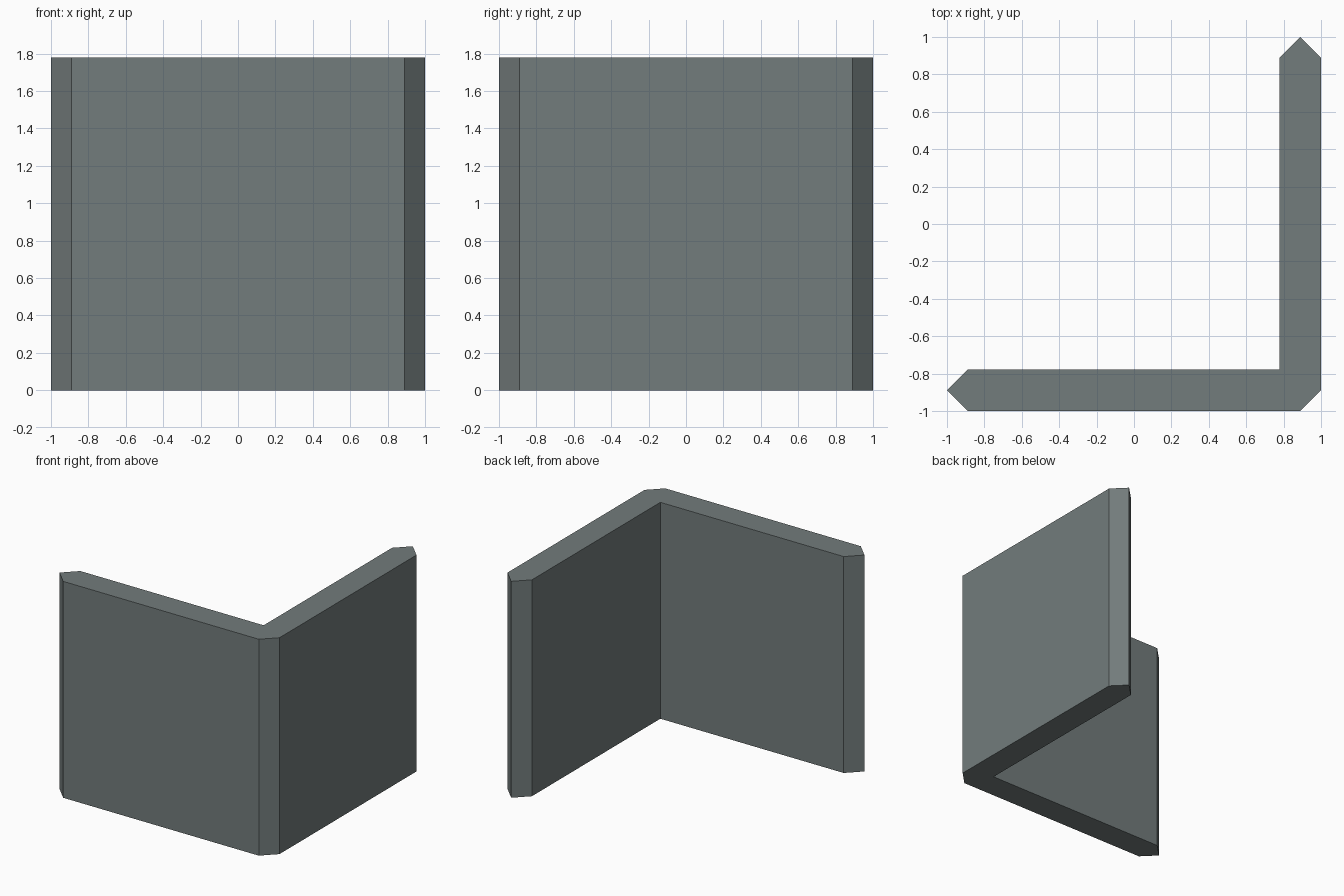
import bpy, bmesh

if "Cube" in bpy.data.objects:
    bpy.data.objects.remove(bpy.data.objects["Cube"])

HEIGHT = 1.778
C = 0.889   # wall centre line
T = 0.111   # half wall thickness

# Slate grey material
mat = bpy.data.materials.new("slate_grey")
mat.diffuse_color = (0.17, 0.20, 0.20, 1.0)
mat.use_nodes = True
mat.node_tree.nodes["Principled BSDF"].inputs["Base Color"].default_value = mat.diffuse_color

# Plan of the L-shaped wall: pointed ends and a chamfered outer corner
profile = [
    (-1, -C), (-C, -1), (C, -1), (1, -C), (1, C),
    (C, 1), (C - T, C), (C - T, -C + T), (-C, -C + T),
]

# Extrude the plan upwards
bm = bmesh.new()
base = bm.faces.new([bm.verts.new((x, y, 0)) for x, y in profile])
top = bmesh.ops.extrude_face_region(bm, geom=[base], use_keep_orig=True)
verts = [g for g in top["geom"] if isinstance(g, bmesh.types.BMVert)]
bmesh.ops.translate(bm, verts=verts, vec=(0, 0, HEIGHT))
bmesh.ops.recalc_face_normals(bm, faces=bm.faces)

mesh = bpy.data.meshes.new("corner_wall")
bm.to_mesh(mesh)
bm.free()
mesh.materials.append(mat)
bpy.context.collection.objects.link(bpy.data.objects.new("corner_wall", mesh))
